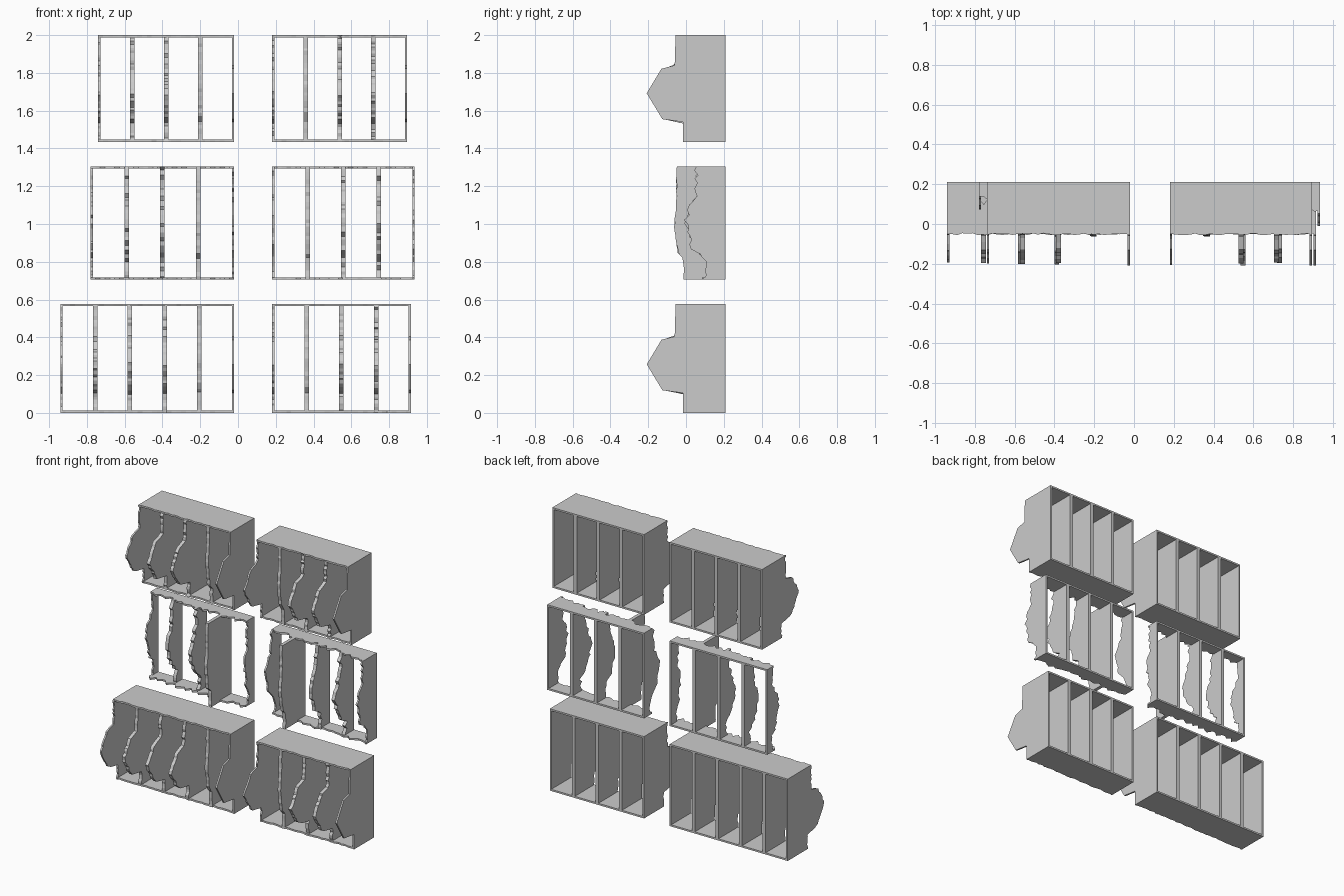
import bpy, bmesh, random
from mathutils import Vector

if "Cube" in bpy.data.objects:
    bpy.data.objects.remove(bpy.data.objects["Cube"])

random.seed(7)
grey = bpy.data.materials.new("plain grey")
grey.diffuse_color = (0.6, 0.6, 0.6, 1)
grey.use_nodes = True
grey.node_tree.nodes["Principled BSDF"].inputs["Base Color"].default_value = grey.diffuse_color

BACK = 0.21      # flat open back of every rack
T = 0.012        # board thickness


def prism(name, outline, axis, lo, hi):
    """Extrude a 2D outline along x (outline = y,z) or along z (outline = x,y)."""
    bm = bmesh.new()
    if axis == 'x':
        vs = [bm.verts.new((lo, a, b)) for a, b in outline]
        step = Vector((hi - lo, 0, 0))
    else:
        vs = [bm.verts.new((a, b, lo)) for a, b in outline]
        step = Vector((0, 0, hi - lo))
    face = bm.faces.new(vs)
    ext = bmesh.ops.extrude_face_region(bm, geom=[face], use_keep_orig=True)
    bmesh.ops.translate(bm, vec=step,
                        verts=[g for g in ext['geom'] if isinstance(g, bmesh.types.BMVert)])
    bmesh.ops.recalc_face_normals(bm, faces=bm.faces)
    me = bpy.data.meshes.new(name)
    bm.to_mesh(me)
    bm.free()
    me.materials.append(grey)
    ob = bpy.data.objects.new(name, me)
    bpy.context.collection.objects.link(ob)


def interp(keys, t):
    for (ya, a), (yb, b) in zip(keys, keys[1:]):
        if t <= b:
            return ya + (yb - ya) * (t - a) / (b - a)
    return keys[-1][0]


def upright(name, keys, z0, h, x0, x1, jag, n=26):
    """Vertical board; keys are (front y, height) pairs, jag roughens the front edge."""
    if jag == 0:
        front = [(y, z0 + t) for y, t in keys]
    else:
        front = []
        for i in range(n + 1):
            t = h * i / n
            if 0 < i < n:
                t += random.uniform(-0.3, 0.3) * h / n
            front.append((min(interp(keys, t) + random.uniform(0, jag), BACK - 0.03), z0 + t))
    prism(name, [(BACK, z0)] + front + [(BACK, z0 + h)], 'x', x0, x1)


def shelf(name, x0, x1, za, zb, ya, yb, jag):
    """Horizontal board with a rough front edge running from ya to yb."""
    n = max(8, int((x1 - x0) / 0.025))
    front = []
    for i in range(n + 1):
        t = i / n
        front.append((x0 + (x1 - x0) * t, ya + (yb - ya) * t + random.uniform(-jag, jag)))
    prism(name, [(x0, BACK)] + front + [(x1, BACK)], 'z', za, zb)


def bulged(h):
    return [(-0.015, 0), (-0.015, 0.105), (-0.125, 0.12), (-0.208, 0.257),
            (-0.13, 0.387), (-0.06, 0.405), (-0.055, h)]


def plain(h):
    return [(-0.015, 0), (-0.015, 0.11), (-0.045, 0.14), (-0.065, 0.29), (-0.053, 0.42), (-0.053, h)]


def broken(top, mid, low, h):
    return [(low, 0), (low + 0.01, 0.1), (low * 0.4 + mid * 0.6, 0.16), (mid, 0.3),
            (mid + 0.015, 0.37), (top, 0.45), (top, h)]


# rack rows: z start, height, left-end x, left bays, right-end x, right bays, worn
rows = [("lower", 0.0, 0.577, -0.94, 5, 0.915, 4, False),
        ("middle", 0.705, 0.60, -0.78, 4, 0.935, 4, True),
        ("upper", 1.435, 0.565, -0.74, 4, 0.895, 4, False)]

# front depths (top, mid, low) of the worn uprights, counted from the aisle outwards
worn_left = [(0.12, 0.09, 0.13), None, (0.08, 0.02, 0.12), (0.09, 0.04, 0.13), (0.13, 0.06, 0.14)]
worn_right = [(0.09, 0.02, 0.12), None, (0.06, -0.01, 0.09), (0.05, -0.01, 0.10), (0.04, -0.02, 0.09)]

for row, z0, h, xl, nl, xr, nr, worn in rows:
    for side, inner, outer, bays, depths in (("left", -0.02, xl, nl, worn_left),
                                             ("right", 0.18, xr, nr, worn_right)):
        tag = f"{row}_{side}"
        lo, hi = min(inner, outer), max(inner, outer)
        # uprights
        for i in range(bays + 1):
            x = inner + (outer - inner) * i / bays
            if i in (0, bays):
                x0, x1 = (lo, lo + T) if abs(x - lo) < 0.01 else (hi - T, hi)
            else:
                x0, x1 = x - T, x + T
            name = f"{tag}_{'end_wall' if i in (0, bays) else 'divider'}_{i}"
            if i == 1:
                upright(name, plain(h), z0, h, x0, x1, 0.006)
            elif worn:
                upright(name, broken(*depths[i], h), z0, h, x0, x1, 0.03)
            elif x1 == hi:
                upright(name, bulged(h), z0, h, x0, x1, 0)
            else:
                upright(name, bulged(h), z0, h, x0, x1, 0.014, 34)
        # top and bottom boards
        if worn:
            ya, yb = (0.14, 0.11) if side == "left" else (0.12, 0.08)
            shelf(tag + "_top_board", lo, hi, z0 + h - T, z0 + h, ya, yb, 0.022)
            shelf(tag + "_bottom_board", lo, hi, z0, z0 + T, 0.11, 0.10, 0.022)
        else:
            shelf(tag + "_top_board", lo, hi, z0 + h - T, z0 + h, -0.051, -0.051, 0.005)
            shelf(tag + "_bottom_board", lo, hi, z0, z0 + T, -0.01, -0.01, 0.006)
